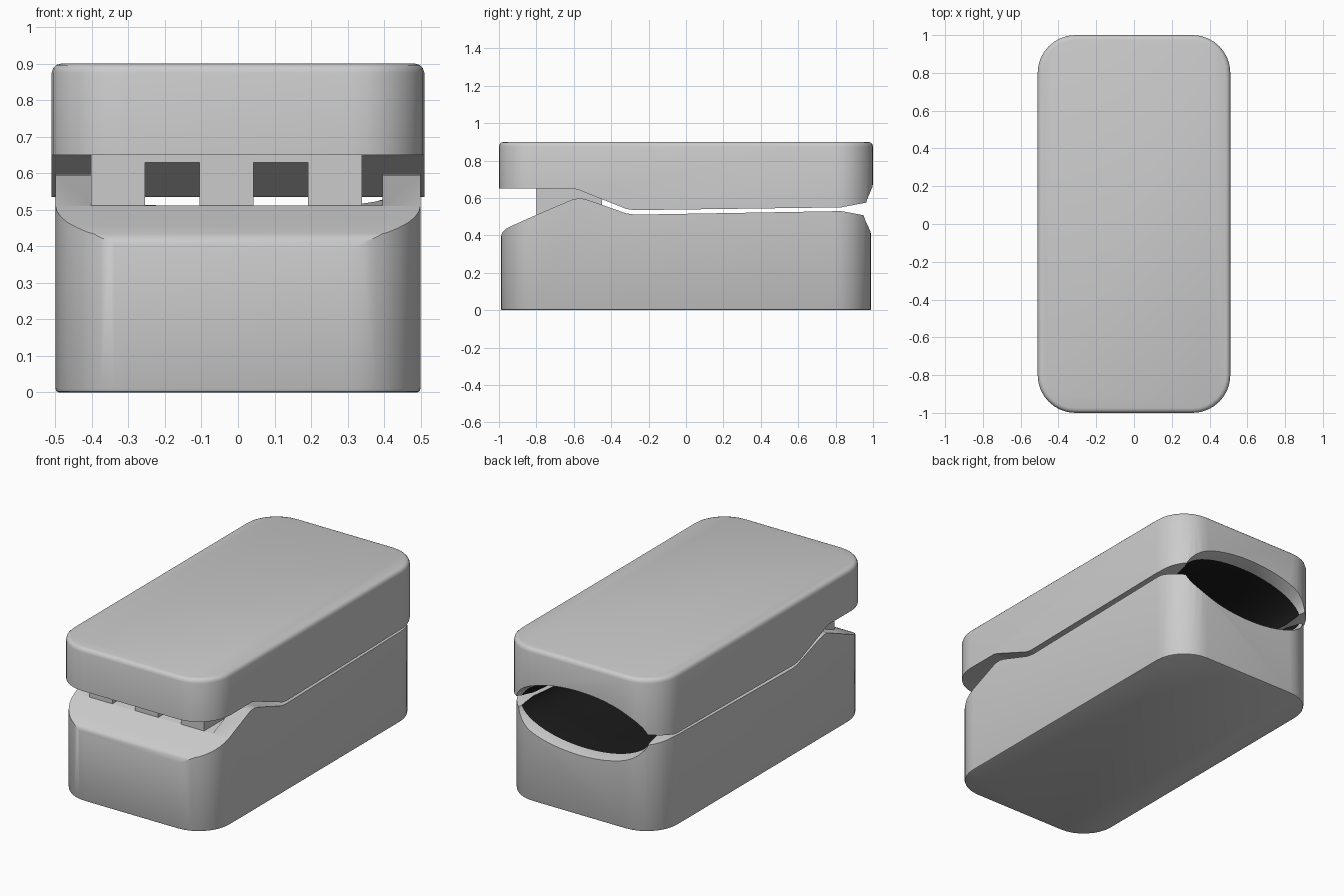
import bpy, bmesh, math

if "Cube" in bpy.data.objects:
    bpy.data.objects.remove(bpy.data.objects["Cube"])


def material(name, c):
    m = bpy.data.materials.new(name)
    m.diffuse_color = (c, c, c, 1)
    m.use_nodes = True
    m.node_tree.nodes["Principled BSDF"].inputs["Base Color"].default_value = m.diffuse_color
    return m


grey = material("shell_grey", 0.8)
black = material("lining_black", 0.01)


def finish(name, bm, mats=(grey,)):
    bmesh.ops.recalc_face_normals(bm, faces=bm.faces[:])
    me = bpy.data.meshes.new(name)
    bm.to_mesh(me)
    bm.free()
    for m in mats:
        me.materials.append(m)
    ob = bpy.data.objects.new(name, me)
    bpy.context.collection.objects.link(ob)
    return ob


def loft(name, rings, mats=(grey,), black_from=None):
    """Skin a list of closed rings and cap both ends."""
    bm = bmesh.new()
    vs = [[bm.verts.new(p) for p in r] for r in rings]
    n = len(vs[0])
    for k, (a, b) in enumerate(zip(vs, vs[1:])):
        for i in range(n):
            j = (i + 1) % n
            f = bm.faces.new((a[i], a[j], b[j], b[i]))
            if black_from is not None and k >= black_from:
                f.material_index = 1
    bm.faces.new(vs[0])
    end = bm.faces.new(vs[-1])
    if black_from is not None:
        end.material_index = 1
    return finish(name, bm, mats)


def plan_ring(hx, hy, r, z, steps=8):
    """Rounded rectangle in plan."""
    pts = []
    for q, (sx, sy) in enumerate(((1, 1), (-1, 1), (-1, -1), (1, -1))):
        for k in range(steps + 1):
            a = math.pi / 2 * (q + k / steps)
            pts.append((sx * (hx - r) + r * math.cos(a), sy * (hy - r) + r * math.sin(a), z))
    return pts


def slab(name, hx, hy, r, levels):
    return loft(name, [plan_ring(hx - d, hy - d, r - d, z) for z, d in levels])


def side_profile(pts):
    return loft("profile_cutter", [[(x, y, z) for y, z in pts] for x in (-1, 1)])


def box(name, x0, x1, y0, y1, z0, z1):
    return loft(name, [[(x0, y0, z), (x1, y0, z), (x1, y1, z), (x0, y1, z)] for z in (z0, z1)])


def boolean(ob, cutter, op):
    m = ob.modifiers.new("cut", 'BOOLEAN')
    m.object, m.operation, m.solver = cutter, op, 'EXACT'
    m.material_mode = 'TRANSFER'
    bpy.ops.object.select_all(action='DESELECT')
    ob.select_set(True)
    bpy.context.view_layer.objects.active = ob
    bpy.ops.object.modifier_apply(modifier=m.name)
    bpy.data.objects.remove(cutter)


def finger_pocket():
    """Tapering oval pocket: grey flared mouth, black inside."""
    rings = []
    for y, rx, rz in ((1.05, .47, .205), (.93, .42, .17), (.75, .40, .165),
                      (.4, .38, .15), (0, .34, .12), (-.2, .24, .07)):
        rings.append([(rx * math.cos(a), y, .54 + rz * math.sin(a))
                      for a in (math.tau * i / 48 for i in range(48))])
    return loft("pocket_cutter", rings, (grey, black), 1)


# Upper shell with rounded top rim and stepped underside
upper = slab("upper_shell", .51, 1, .2,
             [(.4, 0), (.875, 0), (.888, .004), (.896, .012), (.9, .025)])
boolean(upper, side_profile([(-1.2, 1), (-1.2, .65), (-.6, .65), (-.57, .642), (-.32, .542),
                             (-.28, .535), (.83, .55), (1.2, .62), (1.2, 1)]), 'INTERSECT')
boolean(upper, finger_pocket(), 'DIFFERENCE')

# Lower shell with sloping nose and rising side walls
lower = slab("lower_shell", .5, .99, .2, [(0, .01), (.003, .003), (.01, 0), (.75, 0)])
boolean(lower, side_profile([(-1.2, -.1), (-1.2, .37), (-.99, .39), (-.983, .415), (-.965, .434),
                             (-.93, .452), (-.8, .51), (-.6, .595), (-.56, .598), (-.52, .588),
                             (-.32, .518), (-.27, .511), (.83, .53), (.95, .508), (1.2, .43),
                             (1.2, -.1)]), 'INTERSECT')
boolean(lower, box("channel_cutter", -.395, .395, -1.1, -.25, .511, .8), 'DIFFERENCE')
boolean(lower, finger_pocket(), 'DIFFERENCE')

# Row of hinge teeth under the front lip, joined by a thin bar
for i in range(3):
    x = -.403 + i * .297
    box("hinge_tooth_%d" % (i + 1), x, x + .149, -.8, -.45, .512, .655)
box("hinge_bar", -.403, .34, -.8, -.58, .63, .655)

for ob in (upper, lower):
    bpy.ops.object.select_all(action='DESELECT')
    ob.select_set(True)
    bpy.context.view_layer.objects.active = ob
    bpy.ops.object.shade_smooth_by_angle(angle=math.radians(35))
